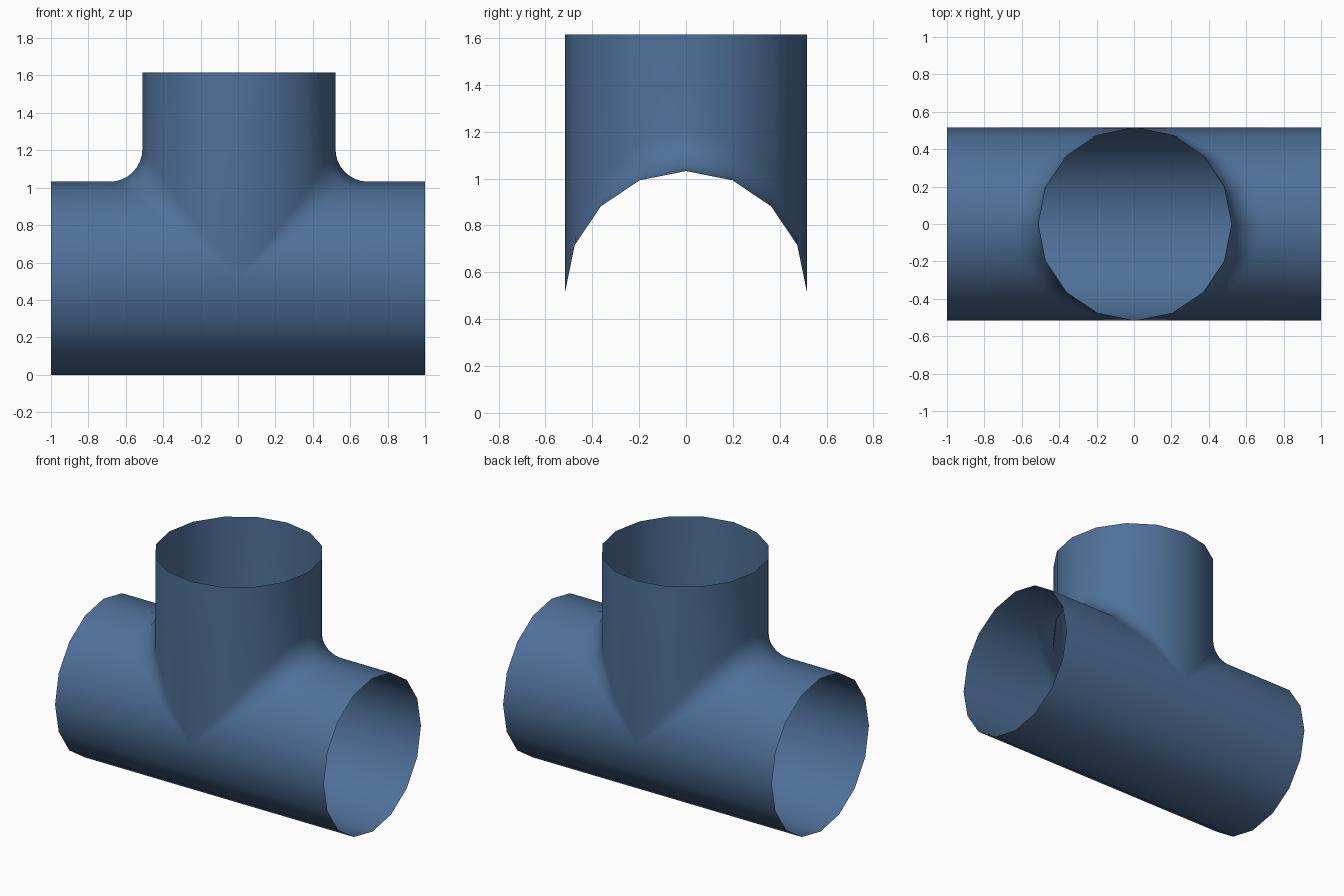
import bpy, bmesh
from math import sin, cos, pi
from mathutils import Vector

cube = bpy.data.objects.get("Cube")
if cube:
    bpy.data.objects.remove(cube, do_unlink=True)

R = 0.516          # radius of both pipes, and height of the run's axis
FILLET = 0.175     # radius of the blend between the pipes
TOP = 1.615        # height of the branch's open rim
HALF = 1.0         # half length of the run
OFFSET = 0.005     # branch position along the run
SIDES = 16
ARC_STEPS = 8

steel_blue = bpy.data.materials.new("steel_blue")
steel_blue.use_nodes = True
colour = (0.078, 0.163, 0.319, 1)
steel_blue.diffuse_color = colour
steel_blue.node_tree.nodes["Principled BSDF"].inputs["Base Color"].default_value = colour


def blend_line(phi, sx, sy):
    """Points from the branch rim, round the fillet, to the run's end."""
    c, s = cos(phi), sin(phi)
    centre = Vector(((R + FILLET) * c, (R + FILLET) * s, (R + FILLET) * c))
    to_branch, to_run = Vector((-c, -s, 0)), Vector((0, -s, -c))
    points = [Vector((R * c, R * s, TOP - R))]
    for i in range(ARC_STEPS + 1):
        if c < 0.001:
            direction = to_branch
        else:
            direction = to_branch.slerp(to_run, i / ARC_STEPS)
        points.append(centre + direction * FILLET)
    points = [Vector((OFFSET + sx * p.x, sy * p.y, R + p.z)) for p in points]
    return points + [Vector((sx * HALF, sy * R * s, R + R * c))]


def lower_line(phi, sx, sy):
    """Straight line along the lower half of the run."""
    y, z = sy * R * sin(phi), R + R * cos(phi)
    return [Vector((x, y, z)) for x in (OFFSET, sx * HALF)]


def add_strips(bm, lines):
    rows = [[bm.verts.new(p) for p in line] for line in lines]
    for a, b in zip(rows, rows[1:]):
        for i in range(len(a) - 1):
            bm.faces.new((a[i], a[i + 1], b[i + 1], b[i]))


# Open tee: four mirrored quarters, each an upper blend and a lower trough
bm = bmesh.new()
quarter = SIDES // 4
for sx in (-1, 1):
    for sy in (-1, 1):
        angles = [2 * pi * i / SIDES for i in range(2 * quarter + 1)]
        add_strips(bm, [blend_line(a, sx, sy) for a in angles[:quarter + 1]])
        add_strips(bm, [lower_line(a, sx, sy) for a in angles[quarter:]])
bmesh.ops.remove_doubles(bm, verts=bm.verts, dist=0.0005)
bmesh.ops.dissolve_degenerate(bm, edges=bm.edges, dist=0.0001)
bmesh.ops.recalc_face_normals(bm, faces=bm.faces)
lowest = min(bm.faces, key=lambda f: f.calc_center_median().z)
if lowest.normal.z > 0:
    bmesh.ops.reverse_faces(bm, faces=bm.faces)

mesh = bpy.data.meshes.new("tee_pipe")
bm.to_mesh(mesh)
bm.free()
mesh.materials.append(steel_blue)
tee = bpy.data.objects.new("tee_pipe", mesh)
bpy.context.collection.objects.link(tee)
bpy.ops.object.select_all(action="DESELECT")
tee.select_set(True)
bpy.context.view_layer.objects.active = tee
bpy.ops.object.shade_smooth_by_angle(angle=pi / 3)
